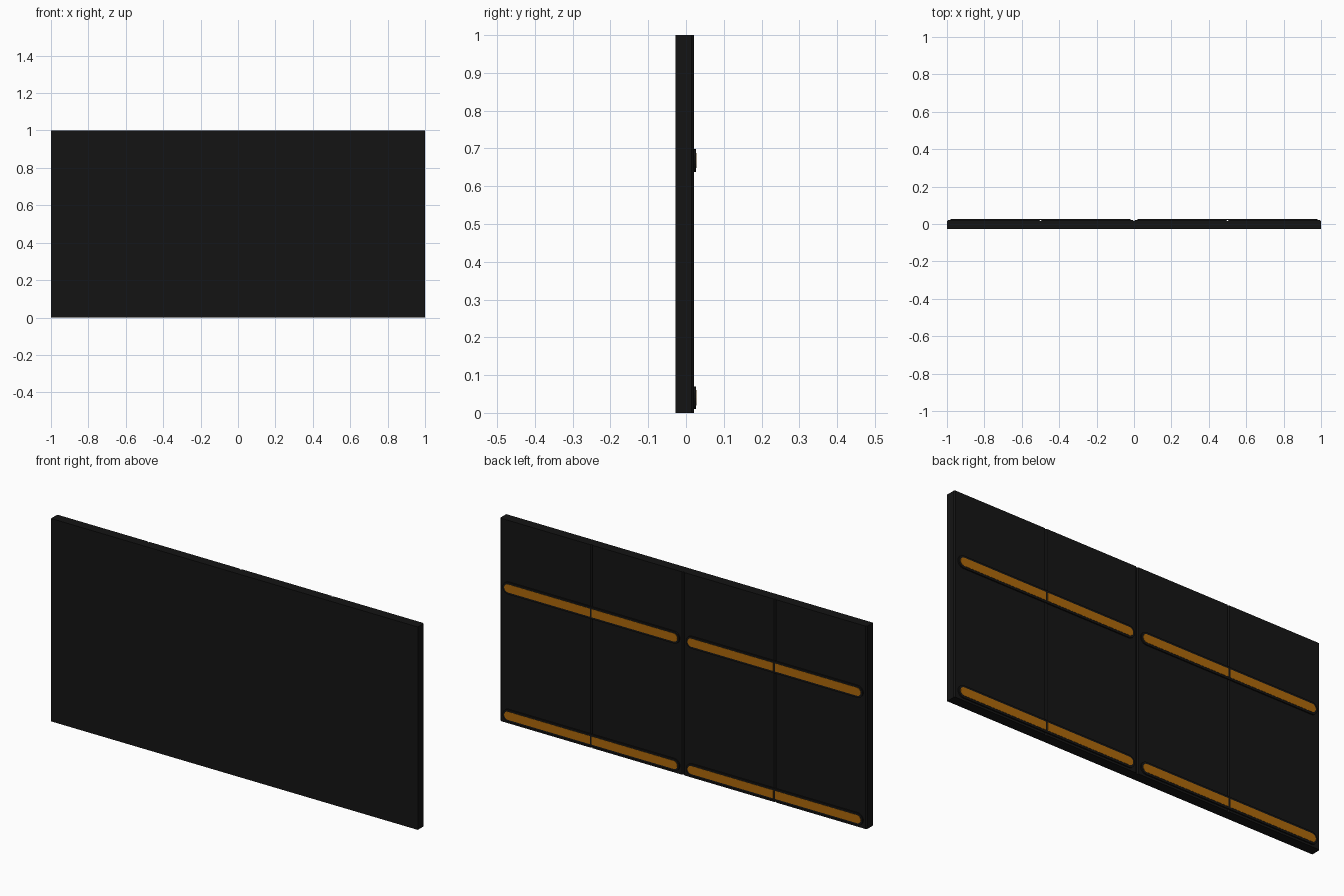
import bpy, bmesh, math

if "Cube" in bpy.data.objects:
    bpy.data.objects.remove(bpy.data.objects["Cube"])


def material(name, color):
    m = bpy.data.materials.new(name)
    m.diffuse_color = color
    m.use_nodes = True
    m.node_tree.nodes["Principled BSDF"].inputs["Base Color"].default_value = m.diffuse_color
    return m


BLACK = material("black", (0.007, 0.007, 0.007, 1))
ORANGE = material("orange", (0.42, 0.14, 0.003, 1))


def extrude_outline(name, pts, to3d, offset, mat):
    """Prism from a closed 2D outline pushed along an offset vector."""
    bm = bmesh.new()
    face = bm.faces.new([bm.verts.new(to3d(a, b)) for a, b in pts])
    new = bmesh.ops.extrude_face_region(bm, geom=[face])["geom"]
    bmesh.ops.translate(bm, vec=offset, verts=[v for v in new if isinstance(v, bmesh.types.BMVert)])
    bmesh.ops.recalc_face_normals(bm, faces=bm.faces)
    me = bpy.data.meshes.new(name)
    bm.to_mesh(me)
    bm.free()
    me.materials.append(mat)
    ob = bpy.data.objects.new(name, me)
    bpy.context.collection.objects.link(ob)
    return ob


def strip_outline(straight, outer, zc, r, side):
    """One end straight, the other a half circle; side is +1 or -1."""
    pts = [(straight, zc - r)]
    for i in range(13):
        a = -math.pi / 2 + math.pi * i / 12
        pts.append((outer + side * r * (math.cos(a) - 1), zc + r * math.sin(a)))
    pts.append((straight, zc + r))
    return pts


# four wall panels, chamfered along the rear vertical edges
c = 0.006
for i in range(4):
    x0, x1 = -1 + 0.5 * i, -0.5 + 0.5 * i
    outline = [(x0, -0.028), (x1, -0.028), (x1, 0.021 - c), (x1 - c, 0.021),
               (x0 + c, 0.021), (x0, 0.021 - c)]
    extrude_outline(f"panel_{i + 1}", outline, lambda x, y: (x, y, 0), (0, 0, 1), BLACK)

# rear light strips: black tray with a rounded rim and orange inlay, mirrored about each seam
for seam in (-0.5, 0.5):
    for side in (-1, 1):
        for zc in (0.04, 0.668):
            tag = f"{'left' if seam < 0 else 'right'}_{'a' if side < 0 else 'b'}_{'low' if zc < 0.5 else 'high'}"
            end = seam + side * 0.482
            tray = strip_outline(seam, end, zc, 0.03, side)
            extrude_outline("strip_tray_" + tag, tray, lambda x, z: (x, 0.021, z), (0, 0.006, 0), BLACK)
            inlay = strip_outline(seam + side * 0.005, end - side * 0.01, zc, 0.02, side)
            extrude_outline("strip_inlay_" + tag, inlay, lambda x, z: (x, 0.024, z), (0, 0.004, 0), ORANGE)
